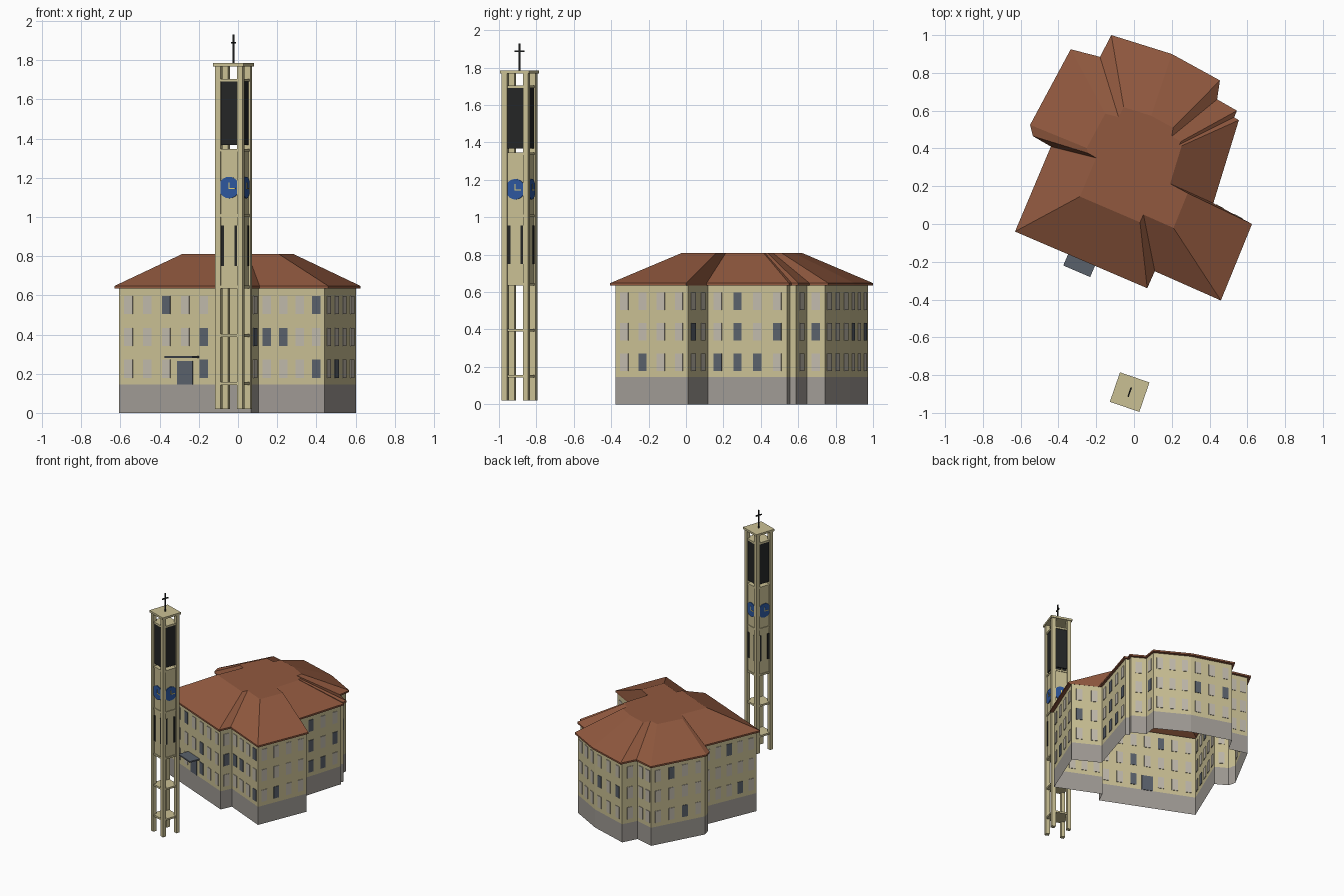
import bpy, bmesh, math, random
from mathutils import Matrix, Vector

if "Cube" in bpy.data.objects:
    bpy.data.objects.remove(bpy.data.objects["Cube"])

random.seed(4)


def material(name, r, g, b):
    m = bpy.data.materials.new(name)
    lin = [((c / 255 + 0.055) / 1.055) ** 2.4 for c in (r, g, b)]
    m.diffuse_color = (*lin, 1)
    m.use_nodes = True
    m.node_tree.nodes["Principled BSDF"].inputs["Base Color"].default_value = m.diffuse_color
    return m


BEIGE = material("beige plaster", 202, 192, 148)
STONE = material("grey plinth", 160, 155, 149)
ROOF = material("roof tile", 145, 89, 63)
PALE = material("pale window", 193, 186, 172)
SLATE = material("slate glass", 90, 97, 107)
DARK = material("dark louvre", 36, 38, 38)
BLUE = material("clock blue", 45, 87, 158)
GOLD = material("clock gold", 222, 204, 120)


def finish(name, bm, *mats):
    me = bpy.data.meshes.new(name)
    bm.to_mesh(me)
    bm.free()
    for m in mats:
        me.materials.append(m)
    ob = bpy.data.objects.new(name, me)
    bpy.context.collection.objects.link(ob)
    return ob


def box(bm, frame, centre, size):
    mat = frame @ Matrix.Translation(centre) @ Matrix.Diagonal((*size, 1))
    bmesh.ops.create_cube(bm, size=1, matrix=mat)


# Eave outline, counter-clockwise; walls and roof top are scaled copies of it
EAVE = [(-.63, -.04), (.07, -.34), (.11, -.25), (.46, -.405), (.625, 0), (.42, .11),
        (.555, .55), (.53, .565), (.545, .6), (.44, .66), (.455, .76), (.2, .9),
        (-.12, 1), (-.18, .885), (-.335, .925), (-.55, .525), (-.535, .465), (-.44, .41)]
MID = Vector((0, .3))
N = len(EAVE)


def outline(s):
    return [MID + (Vector(p) - MID) * s for p in EAVE]


def lofted(bm, rings):
    """Skin a list of (scale, z) copies of the outline; return the last ring."""
    loops = [[bm.verts.new((p.x, p.y, z)) for p in outline(s)] for s, z in rings]
    for k, (a, b) in enumerate(zip(loops, loops[1:])):
        for i in range(N):
            j = (i + 1) % N
            bm.faces.new((a[i], a[j], b[j], b[i])).material_index = min(k, 1)
    return loops[-1]


# Walls: grey plinth below, beige above, open underneath
WALL = .962
bm = bmesh.new()
lofted(bm, [(WALL, 0), (WALL, .145), (WALL, .64)])
finish("walls", bm, STONE, BEIGE)

# Hipped roof with soffit, thin eave edge and flat top
bm = bmesh.new()
top = lofted(bm, [(WALL, .635), (1, .635), (1, .648), (.455, .81)])
bm.faces.new(top)
finish("roof", bm, ROOF)

# Windows in three rows along every wall, some with dark glass
dark_spots = {0: {(2, 2), (4, 1), (4, 0)}, 2: {(3, 2), (0, 1), (1, 1), (3, 0)},
              3: {(1, 0)}, 5: {(0, 0), (1, 0), (1, 2), (1, 1), (2, 0), (3, 1)}}
pale, glass = bmesh.new(), bmesh.new()
wall = outline(WALL)
for i in range(N):
    a, b = wall[i], wall[(i + 1) % N]
    d = b - a
    count = round(d.length / .1)
    if d.length < .08:
        continue
    frame = Matrix.Translation((a.x, a.y, 0)) @ Matrix.Rotation(math.atan2(d.y, d.x), 4, 'Z')
    if i == 0:
        front = frame
        front_mid = d.length / 2
    for k in range(count):
        for row in range(3):
            if i == 0 and k == 3 and row == 0:
                continue  # entrance is here
            if i in dark_spots:
                is_dark = (k, row) in dark_spots[i]
            else:
                is_dark = random.random() < .15
            box(glass if is_dark else pale, frame,
                ((k + .5) * d.length / count, 0, .225 + .163 * row), (.046, .008, .093))
finish("pale_windows", pale, PALE)
finish("dark_windows", glass, SLATE)

# Entrance door and canopy
bm = bmesh.new()
box(bm, front, (front_mid, 0, .205), (.085, .009, .12))
finish("door", bm, SLATE)
bm = bmesh.new()
box(bm, front, (front_mid, -.043, .286), (.155, .086, .01))
finish("door_canopy", bm, SLATE)

# Tower frame of reference, and the four turned sides
TOWER = Matrix.Translation((-.023, -.89, 0)) @ Matrix.Rotation(math.radians(-19), 4, 'Z')
SIDES = [TOWER @ Matrix.Rotation(math.pi / 2 * k, 4, 'Z') for k in range(4)]


def on_sides(name, mat, *parts):
    bm = bmesh.new()
    for side in SIDES:
        for centre, size in parts:
            box(bm, side, centre, size)
    return finish(name, bm, mat)


# Corner posts, floor plates and cap
on_sides("tower_posts", BEIGE, ((-.06, -.06, .895), (.03, .03, 1.75)))
bm = bmesh.new()
for z in (.15, .395, .642, 1.008, 1.34, 1.697):
    box(bm, TOWER, (0, 0, z), (.14, .14, .014))
finish("tower_floors", bm, BEIGE)
bm = bmesh.new()
box(bm, TOWER, (0, 0, 1.777), (.165, .165, .016))
finish("tower_cap", bm, BEIGE)

# Wall panels, slot windows and bell louvres between the posts
on_sides("tower_panels", BEIGE, ((0, -.06, .99), (.092, .01, .7)))
on_sides("tower_slots", DARK, ((-.036, -.066, .853), (.016, .006, .205)),
         ((.036, -.066, .853), (.016, .006, .205)))
on_sides("bell_louvres", DARK, ((0, -.06, 1.53), (.092, .01, .325)))

# Clock faces with hands
bm = bmesh.new()
for side in SIDES:
    mat = side @ Matrix.Translation((0, -.067, 1.15)) @ Matrix.Rotation(math.pi / 2, 4, 'X')
    bmesh.ops.create_cone(bm, cap_ends=True, segments=20, radius1=.055, radius2=.055,
                          depth=.008, matrix=mat)
finish("clock_faces", bm, BLUE)
on_sides("clock_hands", GOLD, ((.016, -.072, 1.146), (.036, .003, .006)),
         ((0, -.072, 1.162), (.005, .003, .03)))

# Cross on top
bm = bmesh.new()
box(bm, TOWER, (0, 0, 1.857), (.008, .008, .146))
box(bm, TOWER, (0, 0, 1.888), (.008, .052, .008))
finish("cross", bm, DARK)
